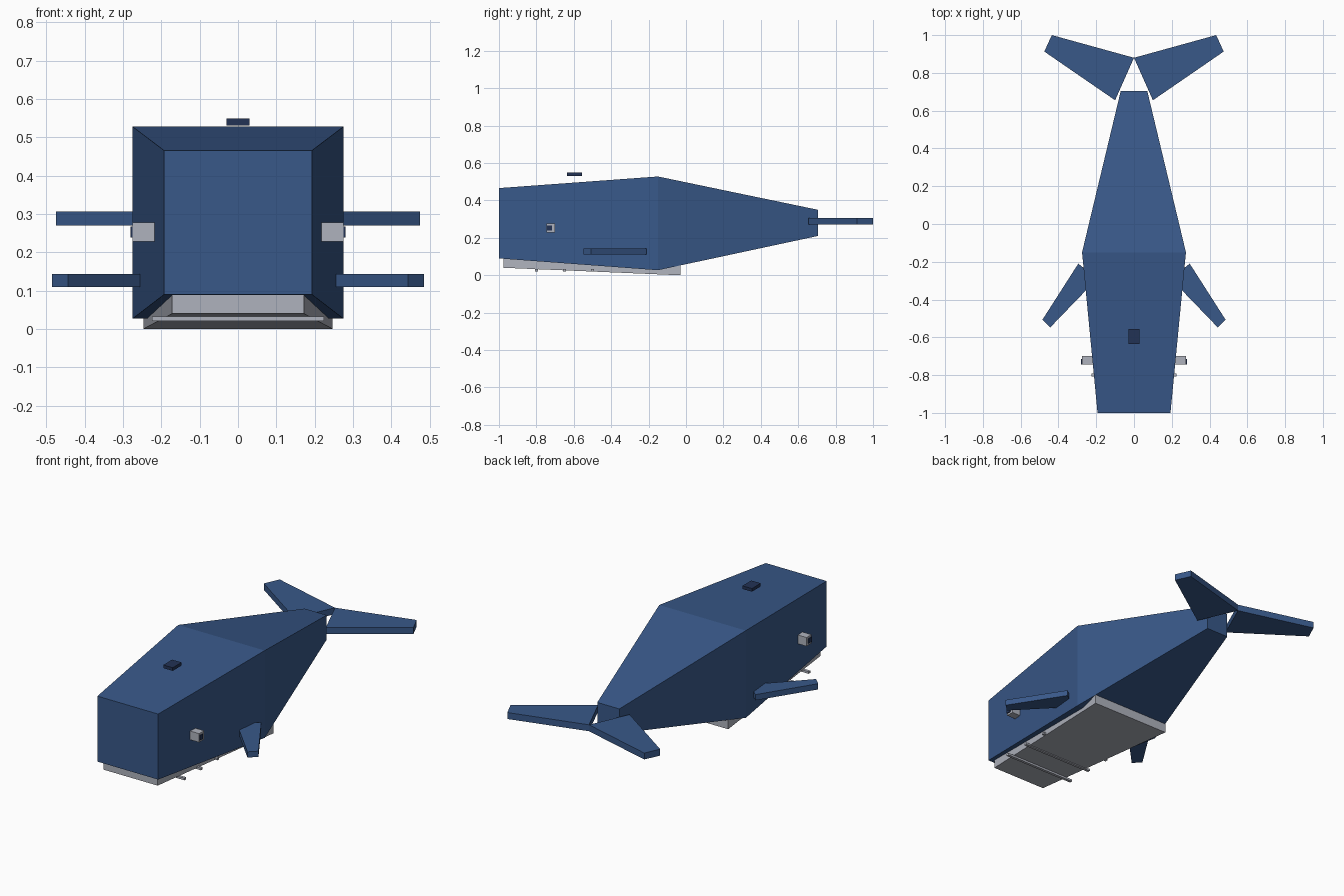
import bpy

cube = bpy.data.objects.get("Cube")
if cube:
    bpy.data.objects.remove(cube, do_unlink=True)


def material(name, rgb):
    m = bpy.data.materials.new(name)
    m.use_nodes = True
    color = (*rgb, 1)
    m.diffuse_color = color
    m.node_tree.nodes["Principled BSDF"].inputs["Base Color"].default_value = color
    return m


BLUE = material("ocean blue", (0.04, 0.098, 0.25))
NAVY = material("dark navy", (0.016, 0.032, 0.09))
GREY = material("pale grey", (0.43, 0.45, 0.51))


def loft(name, rings, mat):
    """Join four-cornered rings into a closed, flat-shaded solid."""
    verts = [p for ring in rings for p in ring]
    last = len(verts) - 4
    faces = [(3, 2, 1, 0), tuple(range(last, last + 4))]
    for base in range(0, last, 4):
        for i in range(4):
            j = (i + 1) % 4
            faces.append((base + i, base + j, base + j + 4, base + i + 4))
    mesh = bpy.data.meshes.new(name)
    mesh.from_pydata(verts, [], faces)
    mesh.materials.append(mat)
    obj = bpy.data.objects.new(name, mesh)
    bpy.context.collection.objects.link(obj)
    # Make every normal point outwards
    bpy.context.view_layer.objects.active = obj
    obj.select_set(True)
    bpy.ops.object.mode_set(mode="EDIT")
    bpy.ops.mesh.select_all(action="SELECT")
    bpy.ops.mesh.normals_make_consistent(inside=False)
    bpy.ops.object.mode_set(mode="OBJECT")
    obj.select_set(False)
    return obj


def section(y, half, low, high):
    return [(-half, y, low), (half, y, low), (half, y, high), (-half, y, high)]


def plate(name, outline, low, high, mat):
    return loft(name, [[(x, y, z) for x, y in outline] for z in (low, high)], mat)


def box(name, x, y, z, mat):
    outline = [(x[0], y[0]), (x[1], y[0]), (x[1], y[1]), (x[0], y[1])]
    return plate(name, outline, z[0], z[1], mat)


# Body tapering to the tail, and the belly slab below it
loft("body", [section(-1, 0.193, 0.09, 0.466),
              section(-0.15, 0.275, 0.027, 0.528),
              section(0.705, 0.07, 0.21, 0.35)], BLUE)
loft("belly", [section(-0.975, 0.172, 0.04, 0.092),
               section(-0.03, 0.247, 0, 0.054)], GREY)

# Throat bars across the belly
for i in range(3):
    y = -0.8 + 0.15 * i
    box(f"throat_bar_{i + 1}", (-0.225, 0.225), (y - 0.008, y + 0.008),
        (0.021, 0.033), GREY)

# Blowhole hovering above the head
box("blowhole", (-0.03, 0.03), (-0.635, -0.555), (0.531, 0.549), NAVY)

# Paired parts
flipper = [(0.295, -0.21), (0.485, -0.507), (0.443, -0.547), (0.195, -0.29)]
fluke = [(0, 0.88), (0.435, 1), (0.475, 0.913), (0.1, 0.655)]
for side, s in (("left", 1), ("right", -1)):
    plate(f"{side}_flipper", [(s * x, y) for x, y in flipper], 0.11, 0.143, BLUE)
    plate(f"{side}_fluke", [(s * x, y) for x, y in fluke], 0.27, 0.307, BLUE)
    box(f"{side}_eye", (s * 0.215, s * 0.275), (-0.745, -0.7), (0.228, 0.278), GREY)
    box(f"{side}_pupil", (s * 0.27, s * 0.28), (-0.744, -0.716), (0.239, 0.267), NAVY)
